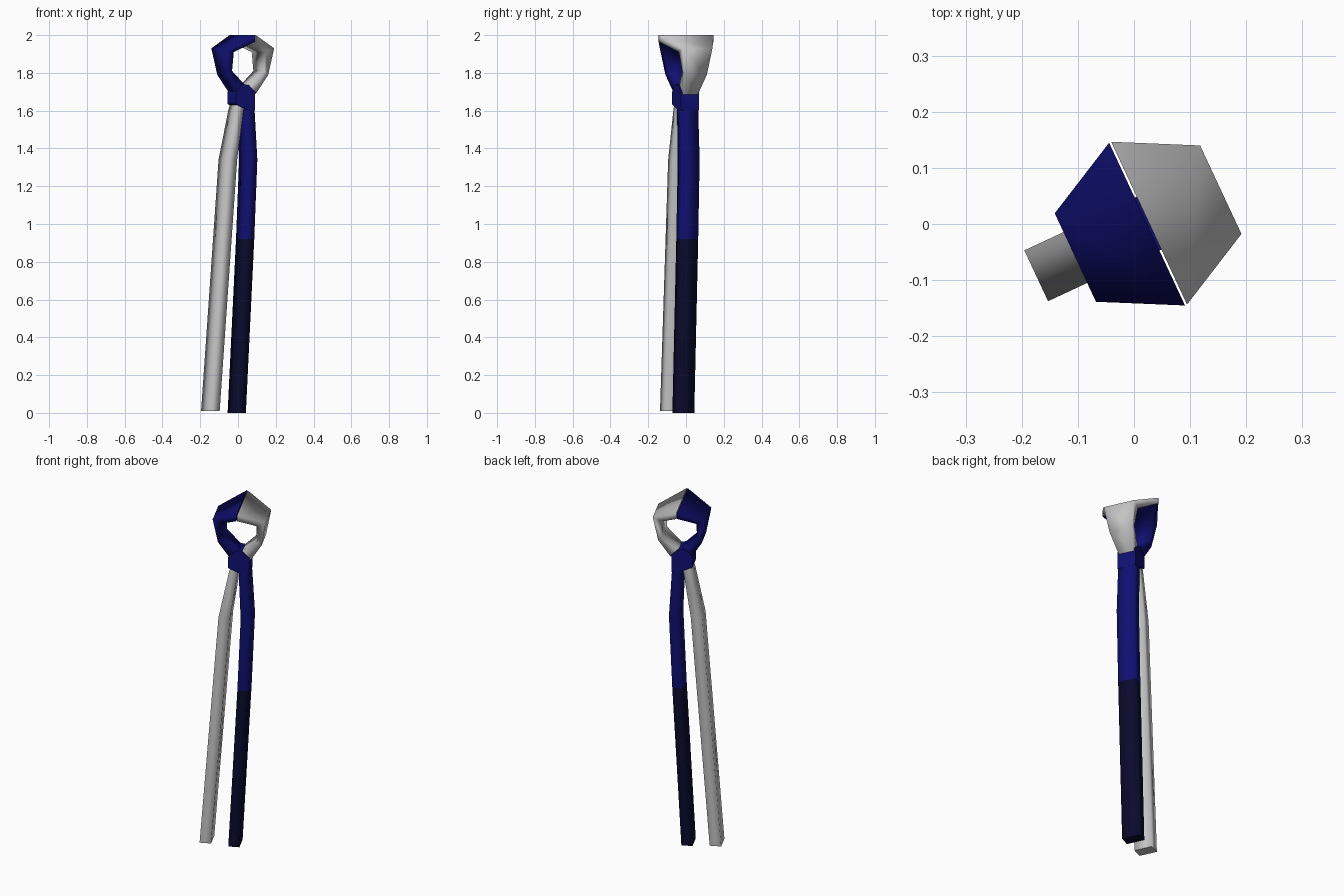
import bpy, bmesh, math
from mathutils import Matrix, Vector

cube = bpy.data.objects.get("Cube")
if cube:
    bpy.data.objects.remove(cube, do_unlink=True)

# The tool is laid out in its own plane, then turned about z
TURN = Matrix.Rotation(math.radians(25), 4, 'Z')
MID = 0.023      # plane where the jaws meet
DEPTH = -0.01    # centre of the thickness


def material(name, rgb):
    m = bpy.data.materials.new(name)
    m.use_nodes = True
    col = (*rgb, 1)
    m.diffuse_color = col
    m.node_tree.nodes["Principled BSDF"].inputs["Base Color"].default_value = col
    return m


steel = material("steel grey", (0.55, 0.55, 0.55))
blue = material("deep blue", (0.005, 0.005, 0.17))
navy = material("dark navy grip", (0.003, 0.003, 0.026))


def finish(bm, name, mats):
    bmesh.ops.recalc_face_normals(bm, faces=bm.faces)
    bm.transform(TURN)
    mesh = bpy.data.meshes.new(name)
    bm.to_mesh(mesh)
    bm.free()
    obj = bpy.data.objects.new(name, mesh)
    bpy.context.collection.objects.link(obj)
    for m in mats:
        mesh.materials.append(m)
    return obj


def loft(name, rings, mats, rule=None):
    """Bridge four-cornered rings given as (inner point, outer point, half depth)."""
    bm = bmesh.new()
    loops = []
    for (ui, zi), (uo, zo), h in rings:
        corners = [(ui, -h, zi), (uo, -h, zo), (uo, h, zo), (ui, h, zi)]
        loops.append([bm.verts.new((u, v + DEPTH, z)) for u, v, z in corners])
    for a, b in zip(loops, loops[1:]):
        for i in range(4):
            j = (i + 1) % 4
            bm.faces.new((a[i], a[j], b[j], b[i])).smooth = True
    # flat end caps
    bm.faces.new(loops[0])
    bm.faces.new(loops[-1])
    if rule:
        for f in bm.faces:
            f.material_index = rule(f.calc_center_median())
    return finish(bm, name, mats)


# Jaws: wide cutting edge on top, narrowing towards the pivot
jaw = [((0.002, 1.965), (0.002, 2.0), 0.16),
       ((0.093, 1.91), (0.143, 1.93), 0.087),
       ((0.093, 1.81), (0.118, 1.79), 0.066),
       ((0.012, 1.74), (0.06, 1.695), 0.045),
       ((-0.02, 1.69), (0.01, 1.65), 0.04)]
for name, side, mat in (("blue_jaw", -1, blue), ("steel_jaw", 1, steel)):
    loft(name, [((MID + side * a, za), (MID + side * b, zb), h)
                for (a, za), (b, zb), h in jaw], [mat])


# Handles: bars following a centre line (position, height, width, half depth)
def handle(name, path, mats, rule=None):
    loft(name, [((u - w / 2, z), (u + w / 2, z), h) for u, z, w, h in path], mats, rule)


handle("steel_handle", [(0.0, 1.66, 0.045, 0.044), (-0.017, 1.6, 0.048, 0.045),
                        (-0.064, 1.34, 0.062, 0.05), (-0.166, 0.01, 0.062, 0.05)], [steel])
handle("blue_handle", [(0.042, 1.68, 0.055, 0.049), (0.042, 1.6, 0.055, 0.049),
                       (0.055, 1.34, 0.06, 0.05), (0.037, 0.92, 0.06, 0.05),
                       (-0.012, 0.0, 0.06, 0.05)],
       [blue, navy], lambda c: 1 if c.z < 0.9 else 0)

# Pivot block: outline extruded through the thickness
bm = bmesh.new()
outline = [(-0.042, 1.635), (-0.042, 1.70), (0.0, 1.74), (0.035, 1.735),
           (0.072, 1.70), (0.07, 1.6), (0.025, 1.605)]
face = bm.faces.new([bm.verts.new((u, DEPTH - 0.052, z)) for u, z in outline])
ext = bmesh.ops.extrude_face_region(bm, geom=[face])
bmesh.ops.translate(bm, vec=Vector((0, 0.104, 0)),
                    verts=[g for g in ext["geom"] if isinstance(g, bmesh.types.BMVert)])
block = finish(bm, "pivot_block", [blue])
bpy.ops.object.select_all(action='DESELECT')
block.select_set(True)
bpy.context.view_layer.objects.active = block
bpy.ops.object.shade_smooth_by_angle(angle=math.radians(50))
